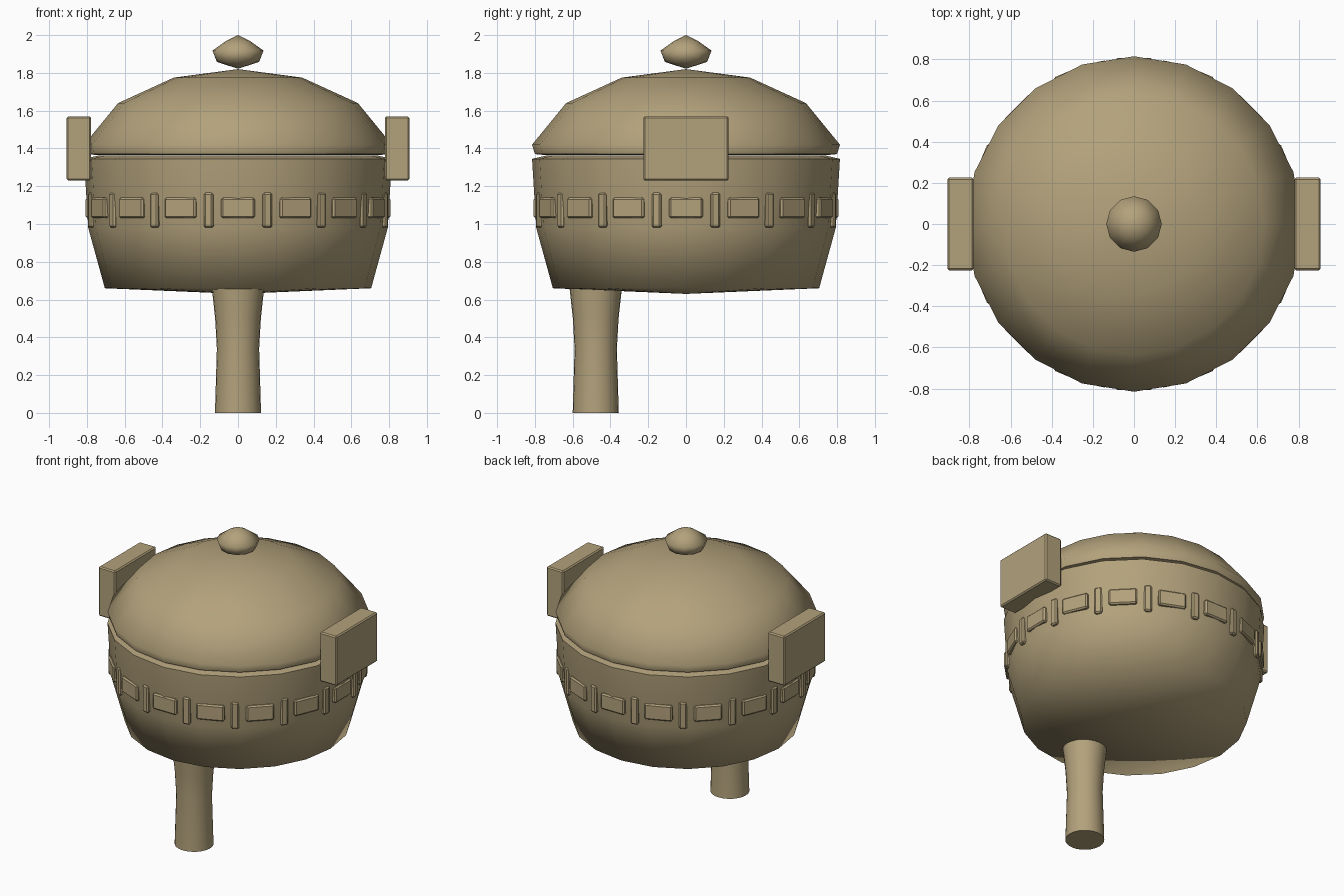
import bpy, bmesh, math
from mathutils import Matrix

cube = bpy.data.objects.get("Cube")
if cube:
    bpy.data.objects.remove(cube, do_unlink=True)

clay = bpy.data.materials.new("tan_clay")
clay.use_nodes = True
color = (0.45, 0.36, 0.2, 1)
clay.diffuse_color = color
clay.node_tree.nodes["Principled BSDF"].inputs["Base Color"].default_value = color


def finish(name, bm, smooth):
    bmesh.ops.recalc_face_normals(bm, faces=bm.faces)
    for f in bm.faces:
        f.smooth = smooth
    mesh = bpy.data.meshes.new(name)
    bm.to_mesh(mesh)
    bm.free()
    mesh.materials.append(clay)
    obj = bpy.data.objects.new(name, mesh)
    bpy.context.collection.objects.link(obj)
    return obj


def lathe(name, profile, sides, center=(0, 0), sharp_heights=()):
    """Spin (radius, z) points around a vertical axis."""
    bm = bmesh.new()
    verts = [bm.verts.new((r, 0, z)) for r, z in profile]
    edges = [bm.edges.new(pair) for pair in zip(verts, verts[1:])]
    bmesh.ops.spin(bm, geom=verts + edges, cent=(0, 0, 0), axis=(0, 0, 1),
                   angle=math.tau, steps=sides, use_duplicate=False)
    bmesh.ops.remove_doubles(bm, verts=bm.verts, dist=0.0005)
    # Rims stay crisp at the given heights
    for e in bm.edges:
        if any(all(abs(v.co.z - z) < 0.001 for v in e.verts) for z in sharp_heights):
            e.smooth = False
    bmesh.ops.translate(bm, verts=bm.verts, vec=(*center, 0))
    return finish(name, bm, True)


def add_block(bm, size, position, angle=0.0):
    """Add a box, placed and then turned about the vertical axis."""
    matrix = (Matrix.Rotation(angle, 4, 'Z') @ Matrix.Translation(position)
              @ Matrix.Diagonal((*size, 1)))
    bmesh.ops.create_cube(bm, size=1, matrix=matrix)


def bevel_edges(bm, width):
    bmesh.ops.bevel(bm, geom=bm.edges[:], offset=width, segments=1,
                    affect='EDGES', profile=0.5)


# Bowl, lid and knob
lathe("bowl", [(0, 0.63), (0.705, 0.66), (0.793, 0.98), (0.815, 1.345),
               (0.74, 1.362), (0, 1.362)], 20, sharp_heights=(1.345,))
lathe("lid", [(0, 1.364), (0.74, 1.364), (0.8, 1.37), (0.815, 1.42),
              (0.635, 1.64), (0.34, 1.775), (0, 1.82)], 20, sharp_heights=(1.37,))
lathe("lid_knob", [(0, 1.822), (0.112, 1.858), (0.135, 1.918),
                   (0.065, 1.968), (0, 2.0)], 12)

# Single waisted leg under the front
lathe("front_leg", [(0, 0), (0.122, 0), (0.112, 0.34), (0.121, 0.5),
                    (0.138, 0.655), (0, 0.655)], 24, (0, -0.478), (0, 0.655))

# Side handles
for side, x in (("left", 0.843), ("right", -0.843)):
    bm = bmesh.new()
    add_block(bm, (0.128, 0.45, 0.34), (x, 0, 1.4))
    bevel_edges(bm, 0.008)
    finish(side + "_handle", bm, False)

# Raised band: tiles alternating with short bars
tiles, bars = bmesh.new(), bmesh.new()
count = 16
step = math.tau / count
for i in range(count):
    add_block(tiles, (0.178, 0.06, 0.108), (0, -0.777, 1.085), i * step)
    add_block(bars, (0.05, 0.06, 0.185), (0, -0.777, 1.073), (i + 0.5) * step)
for name, bm in (("band_tiles", tiles), ("band_bars", bars)):
    bevel_edges(bm, 0.009)
    finish(name, bm, False)
